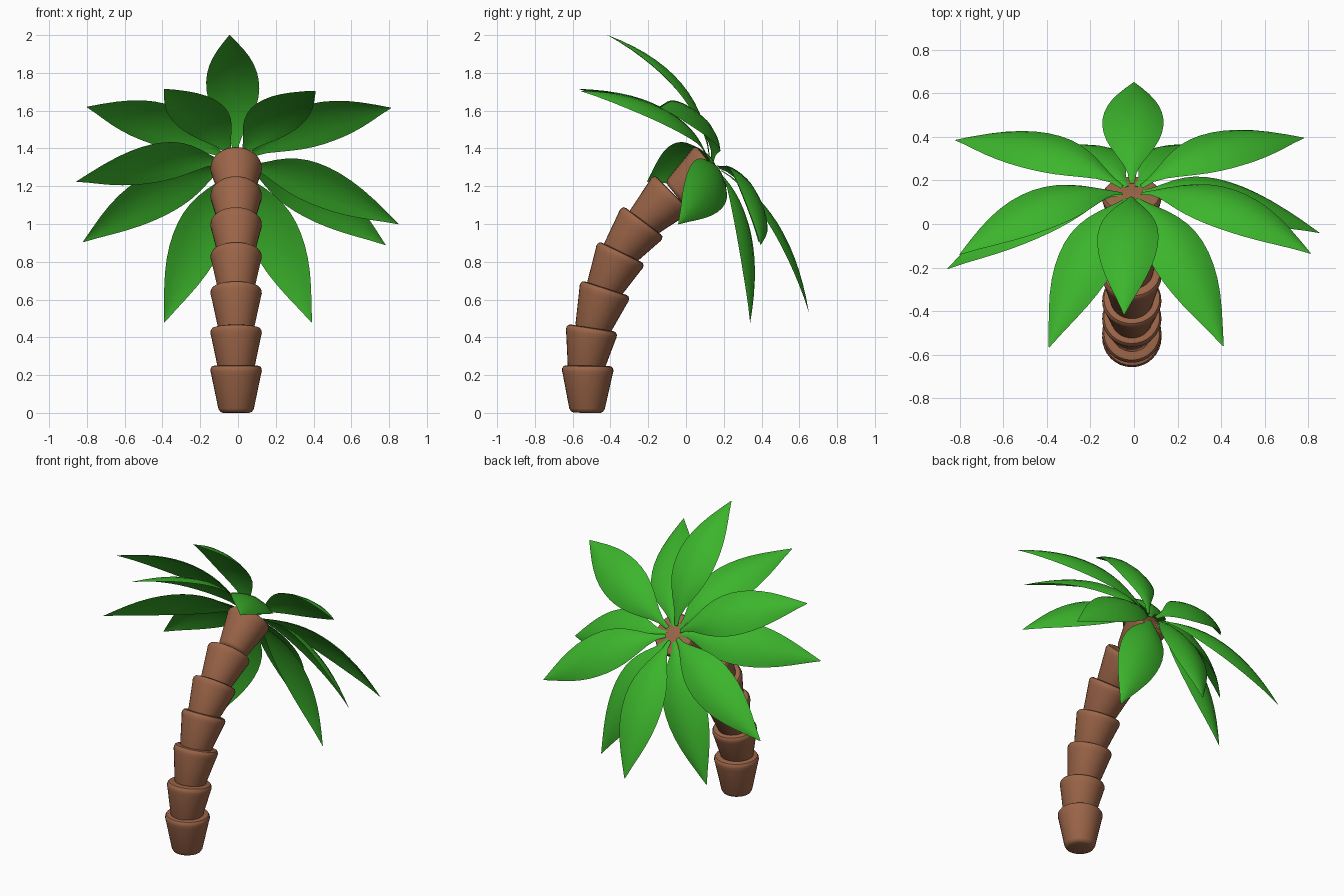
import bpy, bmesh
from math import sin, cos, pi, radians
from mathutils import Vector, Matrix

if "Cube" in bpy.data.objects:
    bpy.data.objects.remove(bpy.data.objects["Cube"])


def material(name, rgb):
    m = bpy.data.materials.new(name)
    m.diffuse_color = (*rgb, 1)
    m.use_nodes = True
    m.node_tree.nodes["Principled BSDF"].inputs["Base Color"].default_value = m.diffuse_color
    return m


BROWN = material("bark", (0.33, 0.13, 0.065))
GREEN = material("leaf_green", (0.045, 0.46, 0.025))


def loft(name, rings, mat, angle):
    """Skin a list of closed rings, cap both ends."""
    bm = bmesh.new()
    vs = [[bm.verts.new(p) for p in ring] for ring in rings]
    n = len(rings[0])
    for a, b in zip(vs, vs[1:]):
        for i in range(n):
            j = (i + 1) % n
            bm.faces.new((a[i], a[j], b[j], b[i]))
    bm.faces.new(vs[0])
    bm.faces.new(vs[-1])
    bmesh.ops.recalc_face_normals(bm, faces=bm.faces)
    me = bpy.data.meshes.new(name)
    bm.to_mesh(me)
    bm.free()
    me.materials.append(mat)
    me.shade_smooth()
    me.set_sharp_from_angle(angle=radians(angle))
    ob = bpy.data.objects.new(name, me)
    bpy.context.collection.objects.link(ob)
    return ob


# Trunk: flared cups stacked along a bend, (top y, top z, tilt)
CUP = [(0.07, -0.25), (0.085, -0.243), (0.094, -0.228), (0.131, -0.05),
       (0.136, -0.03), (0.135, -0.015), (0.128, -0.004), (0.115, 0)]
TRUNK = [(-0.52, 0.25, 1), (-0.497, 0.45, 9), (-0.425, 0.66, 18), (-0.34, 0.85, 26),
         (-0.225, 1.015, 37), (-0.07, 1.165, 45), (0.14, 1.31, 51)]
SIDES = 32
for k, (y, z, tilt) in enumerate(TRUNK):
    M = Matrix.Translation((-0.01, y, z)) @ Matrix.Rotation(-radians(tilt), 4, 'X')
    rings = [[M @ Vector((r * cos(2 * pi * i / SIDES), r * sin(2 * pi * i / SIDES), h))
              for i in range(SIDES)] for r, h in CUP]
    loft(f"trunk_segment_{k + 1}", rings, BROWN, 40)

# Crown: arching fronds around the tilted trunk top
CENTRE = Vector((-0.01, 0.14, 1.31))
AXIS = Vector((0, sin(radians(51)), cos(radians(51))))
WIDTH = [0.012, 0.02, 0.043, 0.073, 0.1, 0.121, 0.134, 0.14, 0.139, 0.132,
         0.118, 0.097, 0.069, 0.036, 0.002]
# section: across, height (arched top, shallower underside)
SECTION = [(-1, 0), (-0.75, 0.018), (-0.4, 0.034), (0, 0.042), (0.4, 0.034), (0.75, 0.018),
           (1, 0), (0.6, 0.01), (0, 0.022), (-0.6, 0.01)]


def frond(name, tip, lift, root_h):
    d = Vector(tip) - CENTRE
    h = d.dot(AXIS)
    radial = d - AXIS * h
    reach = radial.length
    radial.normalize()
    side = AXIS.cross(radial)
    p0 = CENTRE + radial * 0.05 + AXIS * root_h
    p1 = CENTRE + radial * reach * 0.46 + AXIS * (h + lift)
    p2 = Vector(tip)
    rings = []
    for k, w in enumerate(WIDTH):
        t = k / (len(WIDTH) - 1)
        p = p0 * (1 - t) ** 2 + p1 * 2 * t * (1 - t) + p2 * t * t
        tangent = ((p1 - p0) * (1 - t) + (p2 - p1) * t).normalized()
        up = tangent.cross(side).normalized()
        s = w / 0.14
        rings.append([p + side * (u * w) + up * ((v - 0.028) * s) for u, v in SECTION])
    loft(name, rings, GREEN, 50)


UPPER = [(-0.045, -0.415, 2.0), (-0.80, -0.14, 1.62), (0.81, -0.135, 1.615),
         (-0.82, 0.385, 0.905), (0.78, 0.395, 0.89), (0, 0.65, 0.535)]
LOWER = [(-0.39, -0.565, 1.715), (0.41, -0.56, 1.705), (-0.855, -0.205, 1.225),
         (0.85, -0.04, 1.0), (-0.39, 0.34, 0.48), (0.39, 0.34, 0.48)]
for k, tip in enumerate(UPPER):
    frond(f"upper_frond_{k + 1}", tip, 0.25, 0.02)
for k, tip in enumerate(LOWER):
    frond(f"lower_frond_{k + 1}", tip, 0.40, 0.005)
